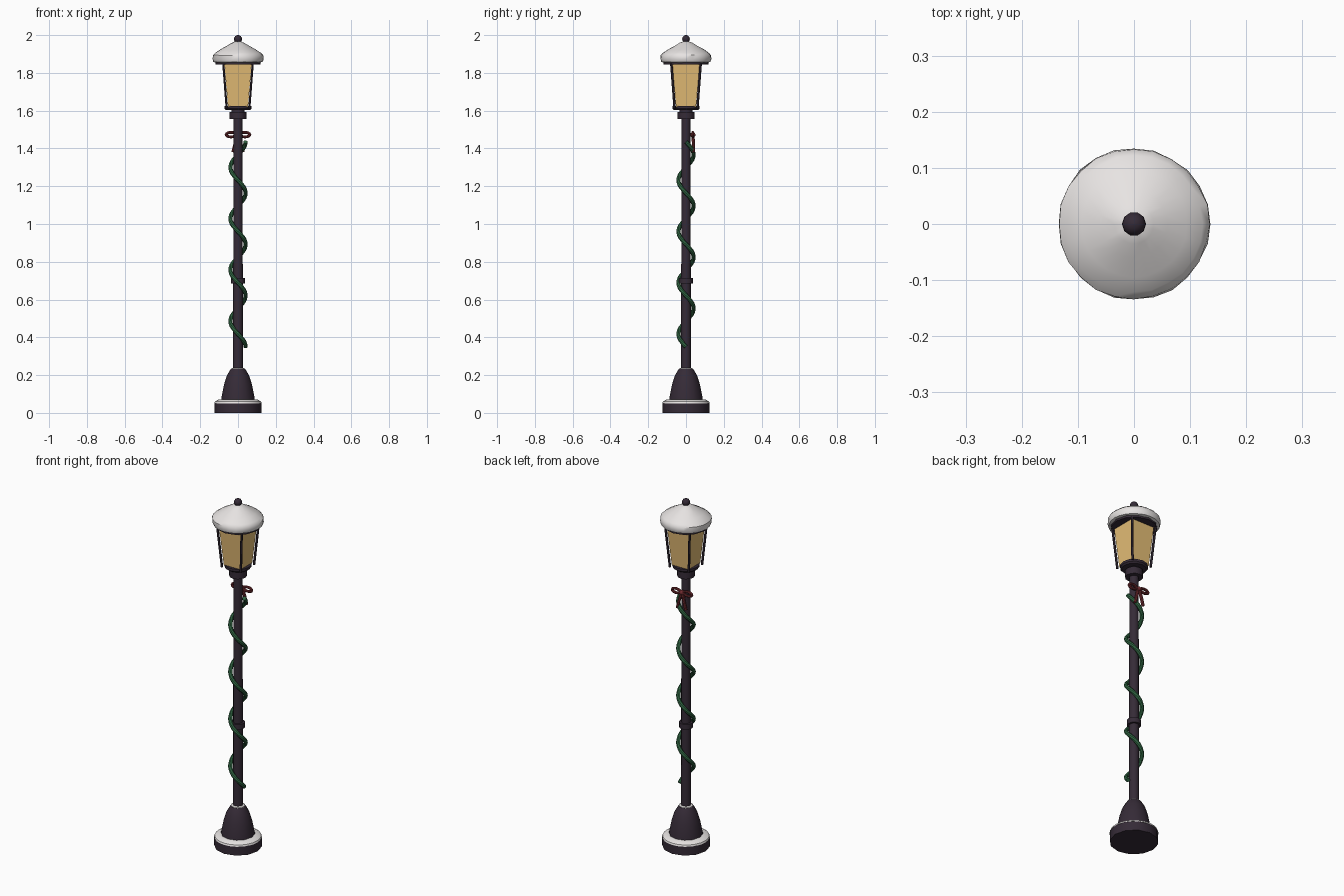
import bpy, bmesh, math, random
from mathutils import Vector

if "Cube" in bpy.data.objects:
    bpy.data.objects.remove(bpy.data.objects["Cube"])

random.seed(4)

def mat(name, rgb):
    m = bpy.data.materials.new(name)
    m.diffuse_color = (*rgb, 1)
    m.use_nodes = True
    m.node_tree.nodes["Principled BSDF"].inputs["Base Color"].default_value = m.diffuse_color
    return m

IRON = mat("dark_iron", (0.036, 0.024, 0.038))
SNOW = mat("snow_white", (0.86, 0.83, 0.82))
GLASS = mat("amber_glass", (0.78, 0.51, 0.18))
GREEN = mat("garland_green", (0.03, 0.13, 0.055))
RED = mat("ribbon_red", (0.17, 0.025, 0.03))

def finish(obj, material, smooth=True):
    obj.data.materials.append(material)
    if smooth:
        bpy.ops.object.select_all(action='DESELECT')
        obj.select_set(True)
        bpy.context.view_layer.objects.active = obj
        bpy.ops.object.shade_smooth_by_angle(angle=math.radians(40))
    return obj

def lathe(name, profile, material, sides=12, turn=0.0, smooth=True, jitter=0.0):
    """Closed solid of revolution from (radius, z) points, bottom to top."""
    bm = bmesh.new()
    rings = []
    for r, z in profile:
        ring = []
        for i in range(sides):
            a = 2 * math.pi * i / sides + turn
            rr = r * (1 + random.uniform(-jitter, jitter))
            zz = z + random.uniform(-jitter, jitter) * 0.1
            ring.append(bm.verts.new((rr * math.cos(a), rr * math.sin(a), zz)))
        rings.append(ring)
    for lo, hi in zip(rings, rings[1:]):
        for i in range(sides):
            j = (i + 1) % sides
            bm.faces.new((lo[i], lo[j], hi[j], hi[i]))
    bm.faces.new(rings[0][::-1])
    bm.faces.new(rings[-1])
    me = bpy.data.meshes.new(name)
    bm.to_mesh(me)
    bm.free()
    obj = bpy.data.objects.new(name, me)
    bpy.context.collection.objects.link(obj)
    return finish(obj, material, smooth)

def tube(name, points, radius, material, cyclic=False, sides=8):
    """Round tube swept along a list of points."""
    n = len(points)
    pts = [Vector(p) for p in points]
    bm = bmesh.new()
    rings = []
    for i, p in enumerate(pts):
        a = pts[(i - 1) % n] if cyclic else pts[max(i - 1, 0)]
        b = pts[(i + 1) % n] if cyclic else pts[min(i + 1, n - 1)]
        t = (b - a).normalized()
        ref = Vector((0, 1, 0)) if cyclic or n < 6 else Vector((p.x, p.y, 0)).normalized()
        u = (ref - t * ref.dot(t)).normalized()
        v = t.cross(u)
        rings.append([bm.verts.new(p + radius * (u * math.cos(2 * math.pi * k / sides)
                      + v * math.sin(2 * math.pi * k / sides))) for k in range(sides)])
    for i in range(n if cyclic else n - 1):
        lo, hi = rings[i], rings[(i + 1) % n]
        for k in range(sides):
            m = (k + 1) % sides
            bm.faces.new((lo[k], lo[m], hi[m], hi[k]))
    if not cyclic:
        bm.faces.new(rings[0][::-1])
        bm.faces.new(rings[-1])
    me = bpy.data.meshes.new(name)
    bm.to_mesh(me)
    bm.free()
    obj = bpy.data.objects.new(name, me)
    bpy.context.collection.objects.link(obj)
    return finish(obj, material)

# Base and pole
lathe("base_disc", [(0.125, 0), (0.125, 0.052)], IRON)
lathe("base_snow", [(0.125, 0.051), (0.122, 0.06), (0.105, 0.07), (0.08, 0.072)], SNOW, 24)
lathe("base_bell", [(0.09, 0.05), (0.088, 0.08), (0.074, 0.15), (0.06, 0.195),
                    (0.045, 0.222), (0.038, 0.232)], IRON)
lathe("bell_snow", [(0.038, 0.23), (0.037, 0.235), (0.028, 0.238)], SNOW)
lathe("pole", [(0.026, 0.2), (0.024, 1.58)], IRON)
lathe("pole_collar", [(0.037, 0.685), (0.037, 0.714)], IRON)

# Lantern support
lathe("lantern_collar", [(0.046, 1.555), (0.046, 1.594)], IRON)
lathe("lantern_neck", [(0.034, 1.59), (0.034, 1.612)], IRON)
lathe("lantern_tray", [(0.064, 1.603), (0.072, 1.611), (0.072, 1.624)], IRON)

# Square tapering glass body with a bar at each corner
q = math.sqrt(2)
lathe("lantern_glass", [(0.053 * q, 1.62), (0.072 * q, 1.85)], GLASS, 4, math.pi / 4, False)
for i, (sx, sy) in enumerate([(1, 1), (-1, 1), (-1, -1), (1, -1)]):
    tube(f"corner_bar_{i + 1}", [(0.06 * sx, 0.06 * sy, 1.612), (0.078 * sx, 0.078 * sy, 1.852)],
         0.0065, IRON, sides=6)

# Roof, snow cap and finial
lathe("roof", [(0.118, 1.844), (0.118, 1.858), (0.02, 1.95)], IRON)
lathe("snow_cap", [(0.112, 1.853), (0.13, 1.858), (0.135, 1.872), (0.134, 1.893), (0.122, 1.906),
                   (0.095, 1.924), (0.06, 1.943), (0.035, 1.958), (0.015, 1.966)],
      SNOW, 24, jitter=0.012)
ball = [(0.021 * math.sin(math.pi * k / 8) + 0.0005, 1.979 - 0.021 * math.cos(math.pi * k / 8))
        for k in range(9)]
lathe("finial", ball, IRON, 10)

# Garland winding four turns up the pole
N = 128
garland = []
for i in range(N + 1):
    a = -8 * math.pi * i / N
    garland.append((0.04 * math.cos(a), 0.04 * math.sin(a), 0.35 + 1.085 * i / N))
tube("garland", garland, 0.0115, GREEN)

# Ribbon bow at the back: two loops, knot and two tails
for side, label in ((1, "right"), (-1, "left")):
    loop = [(side * 0.037 + 0.026 * math.cos(2 * math.pi * k / 16), 0.036,
             1.473 + 0.012 * math.sin(2 * math.pi * k / 16)) for k in range(16)]
    tube("bow_loop_" + label, loop, 0.0075, RED, cyclic=True)
    tube("bow_tail_" + label, [(side * 0.004, 0.036, 1.47), (side * 0.015, 0.04, 1.425),
                               (side * 0.027, 0.04, 1.38)], 0.0085, RED)
bpy.ops.mesh.primitive_uv_sphere_add(segments=10, ring_count=8, radius=0.014,
                                     location=(0, 0.036, 1.472))
knot = bpy.context.object
knot.name = "bow_knot"
finish(knot, RED)
